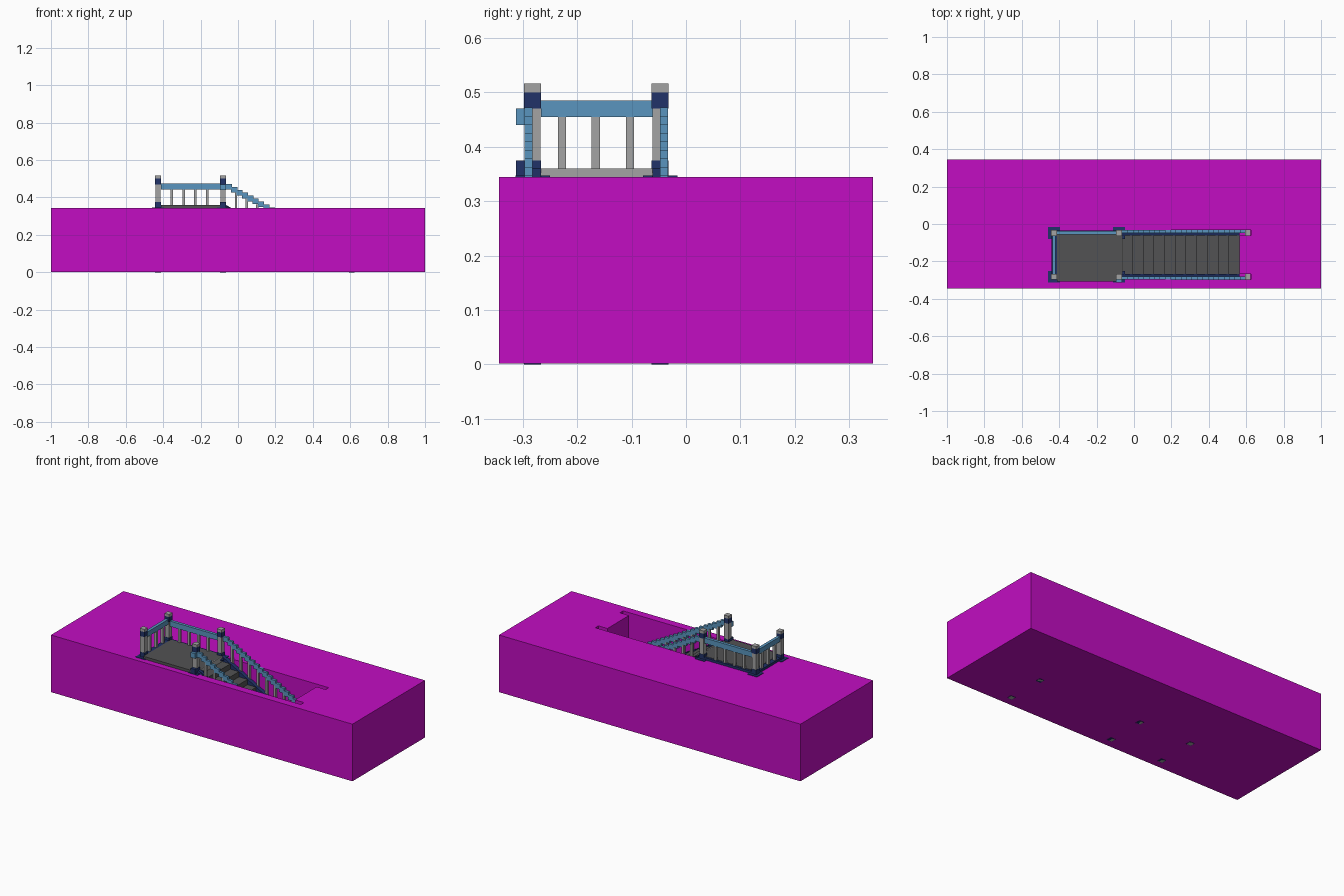
import bpy, bmesh, math
from mathutils import Vector

if "Cube" in bpy.data.objects:
    bpy.data.objects.remove(bpy.data.objects["Cube"], do_unlink=True)


def material(name, rgb):
    m = bpy.data.materials.new(name)
    m.use_nodes = True
    m.diffuse_color = (*rgb, 1)
    m.node_tree.nodes["Principled BSDF"].inputs["Base Color"].default_value = (*rgb, 1)
    return m


MAGENTA = material("magenta", (0.54, 0.004, 0.54))
BLUE = material("rail blue", (0.10, 0.30, 0.52))
NAVY = material("navy", (0.015, 0.032, 0.14))
GREY = material("light grey", (0.37, 0.37, 0.37))
DARK = material("dark grey", (0.085, 0.085, 0.088))


def finish(name, bm, mats):
    bmesh.ops.recalc_face_normals(bm, faces=bm.faces[:])
    me = bpy.data.meshes.new(name)
    bm.to_mesh(me)
    bm.free()
    for m in mats:
        me.materials.append(m)
    ob = bpy.data.objects.new(name, me)
    bpy.context.collection.objects.link(ob)
    return ob


def boxes(name, mat, items):
    """One object from boxes given as (x0, x1, y0, y1, z0, z1)."""
    bm = bmesh.new()
    for x0, x1, y0, y1, z0, z1 in items:
        vs = bmesh.ops.create_cube(bm, size=1)["verts"]
        for v in vs:
            v.co = Vector(((x0 + x1) / 2 + v.co.x * (x1 - x0),
                           (y0 + y1) / 2 + v.co.y * (y1 - y0),
                           (z0 + z1) / 2 + v.co.z * (z1 - z0)))
    return finish(name, bm, [mat])


def prism(name, mat, points, offset):
    """Extrude a closed outline along an offset."""
    bm = bmesh.new()
    f = bm.faces.new([bm.verts.new(p) for p in points])
    ext = bmesh.ops.extrude_face_region(bm, geom=[f])
    bmesh.ops.translate(bm, vec=offset,
                        verts=[g for g in ext["geom"] if isinstance(g, bmesh.types.BMVert)])
    return finish(name, bm, [mat])


TOP = 0.344            # ground level
DECK = 0.36            # landing surface
X0, X1 = -0.065, 0.565  # stair run
XE = 0.625             # end of the post slots
STEPS = 11
RUN, RISE = (X1 - X0) / STEPS, TOP / STEPS
F0, F1, B0, B1 = -0.297, -0.267, -0.062, -0.033  # front and back rail strips

# Ground block with a stair pit and two end slots
ground = boxes("ground_block", MAGENTA, [(-1, 1, -TOP, TOP, 0.0015, TOP)])
outline = [(X0, F0), (XE, F0), (XE, F1), (X1, F1), (X1, B0), (XE, B0), (XE, B1), (X0, B1)]
cutter = prism("pit_cutter", MAGENTA, [(x, y, 0.004) for x, y in outline], (0, 0, 1))
cutter.hide_render = True
mod = ground.modifiers.new("pit", "BOOLEAN")
mod.operation, mod.solver, mod.object = "DIFFERENCE", "EXACT", cutter
graph = bpy.context.evaluated_depsgraph_get()
cut_mesh = bpy.data.meshes.new_from_object(ground.evaluated_get(graph))
ground.modifiers.clear()
ground.data = cut_mesh
bpy.data.objects.remove(cutter, do_unlink=True)

# Stairs as one stepped profile
profile = [(X0, 0.0045)]
for i in range(STEPS):
    z = TOP - RISE * (i + 0.5)
    profile += [(X0 + i * RUN, z), (X0 + (i + 1) * RUN, z)]
profile.append((X1, 0.0045))
prism("stairs", DARK, [(x, F1, z) for x, z in profile], (0, B0 - F1, 0))

# Landing slab, with a pale riser between the posts
boxes("landing", DARK, [(-0.412, X0, -0.308, -0.047, 0.335, DECK)])
boxes("landing_riser", GREY, [(X0, X0 + 0.004, F1, B0, 0.32, DECK)])

# Posts: shaft, base plate, collar and cap
POST_X = (-0.428, -0.080)
END_X = 0.608
POST_Y = ((F0 + F1) / 2, (B0 + B1) / 2)
H = 0.0155


def square(x, y, h, z0, z1):
    return (x - h, x + h, y - h, y + h, z0, z1)


spots = [(x, y, TOP) for x in POST_X for y in POST_Y] + [(END_X, y, 0.002) for y in POST_Y]
boxes("post_shafts", GREY, [square(x, y, H - 0.0015, 0, g + 0.13) for x, y, g in spots])
boxes("post_bases", NAVY, [square(x, y, H, 0, g + 0.031) for x, y, g in spots])
boxes("post_collars", NAVY, [square(x, y, H, g + 0.126, g + 0.156) for x, y, g in spots])
boxes("post_caps", GREY, [square(x, y, H, g + 0.156, g + 0.172) for x, y, g in spots])
boxes("base_plates", NAVY, [square(x, y, 0.032, TOP - 0.004, TOP + 0.003)
                            for x, y, g in spots if g == TOP])

# Brackets on the front of the stair-head post
px = POST_X[1]
boxes("lower_bracket", NAVY, [(px - H, px + H, -0.313, F0, TOP, 0.375)])
boxes("upper_bracket", BLUE, [(px - H, px + H, -0.313, F0, 0.44, 0.47)])

# Landing rails along the end and the back, with low kerbs
ex = POST_X[0]
boxes("end_rail", BLUE, [(ex - 0.009, ex + 0.009, F1, B0, 0.455, 0.485)])
boxes("back_rail", BLUE, [(ex + H, px - H, -0.055, -0.037, 0.442, 0.474)])
boxes("landing_kerbs", NAVY, [(ex - 0.012, ex + 0.022, F1, B0, TOP, 0.358),
                              (ex + H, px - H, -0.062, -0.035, TOP, 0.358)])
boxes("end_balusters", GREY, [(ex - 0.0075, ex + 0.0075, y - 0.0075, y + 0.0075, 0.35, 0.46)
                              for y in (-0.228, -0.166, -0.103)])
boxes("back_balusters", GREY, [(x - 0.007, x + 0.007, -0.053, -0.039, 0.35, 0.45)
                               for x in (-0.355, -0.29, -0.228, -0.165)])

# Stair rails: stepped handrail, balusters and sloped stringers on both sides
SLOPE = RISE / RUN
for side, y0, y1, s0, s1 in (("front", F0, -0.282, -0.283, F1),
                             ("back", -0.048, B1, B0, -0.047)):
    rail = []
    for k in range(STEPS * 2 + 1):
        x = X0 + k * RUN / 2
        z = 0.472 - k * RISE / 2
        rail.append((x, x + RUN / 2 + 0.004, y0, y1, z - 0.03, z))
    boxes(side + "_stair_rail", BLUE, rail)
    sticks = []
    for i in range(STEPS):
        x = X0 + (i + 0.95) * RUN
        z = 0.455 - (x - X0) * SLOPE
        sticks.append((x - 0.0065, x + 0.0065, y0 + 0.001, y1 - 0.001,
                       max(z - 0.125, 0.004), z))
    boxes(side + "_stair_balusters", GREY, sticks)
    line = [(X0, 0.005), (X0, DECK), (X1, DECK - TOP), (X1, 0.005)]
    prism(side + "_stringer", NAVY, [(x, s0, z) for x, z in line], (0, s1 - s0, 0))
    prism(side + "_stringer_foot", NAVY,
          [(x, y0 + 0.001, max(z - 0.004, 0.005)) for x, z in line], (0, y1 - y0 - 0.002, 0))
